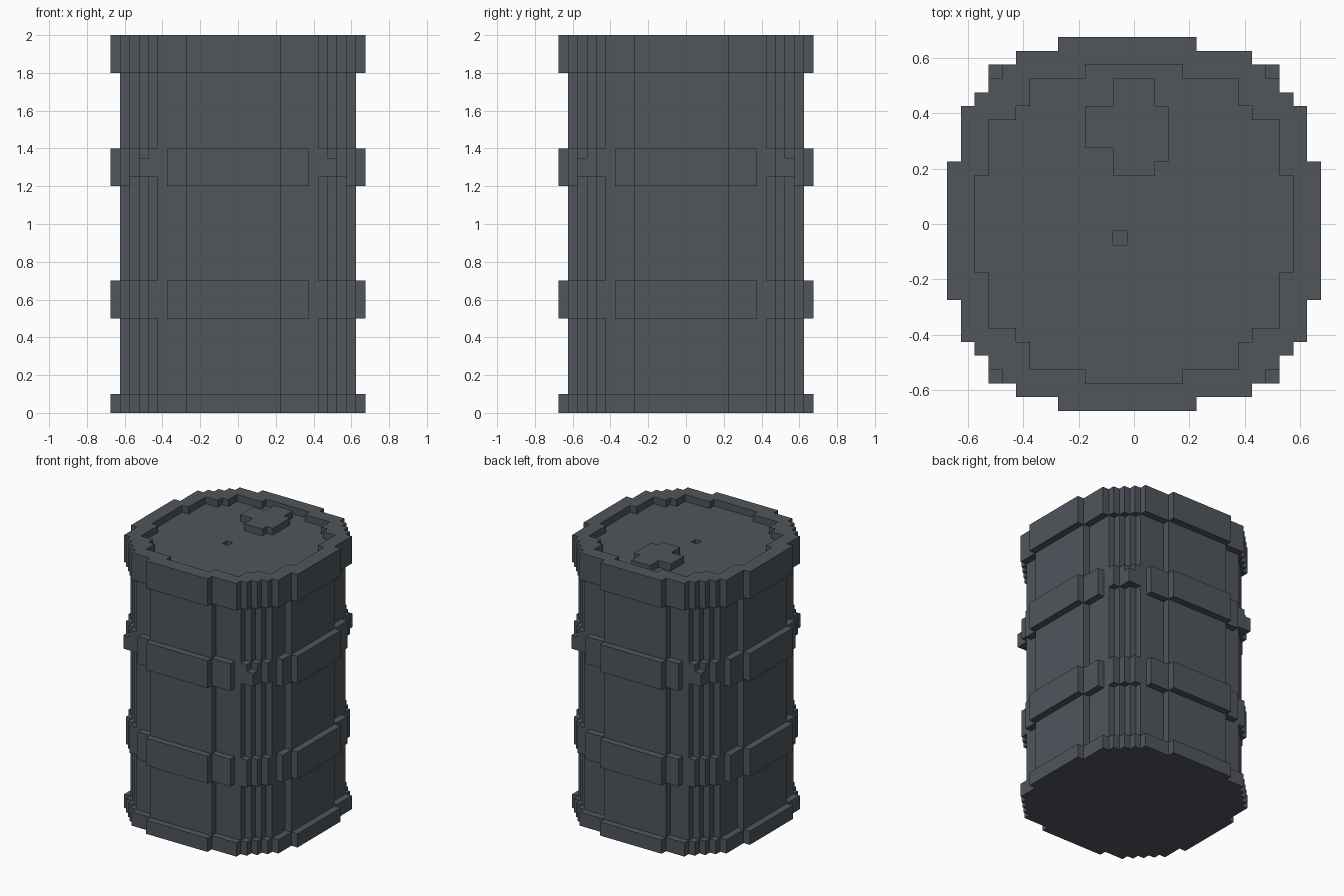
import bpy
import bmesh

cube = bpy.data.objects.get("Cube")
if cube:
    bpy.data.objects.remove(cube, do_unlink=True)

# Single painted-metal colour
COLOR = (0.082, 0.092, 0.108, 1.0)
mat = bpy.data.materials.new("dark_slate_metal")
mat.use_nodes = True
mat.diffuse_color = COLOR
bsdf = mat.node_tree.nodes["Principled BSDF"]
bsdf.inputs["Base Color"].default_value = COLOR
bsdf.inputs["Roughness"].default_value = 0.8


def prism(name, polygons, z0, z1):
    """Extrude one or more flat outlines from z0 to z1 as one object."""
    bm = bmesh.new()
    for pts in polygons:
        face = bm.faces.new([bm.verts.new((x, y, z0)) for x, y in pts])
        ext = bmesh.ops.extrude_face_region(bm, geom=[face], use_keep_orig=True)
        for v in ext["geom"]:
            if isinstance(v, bmesh.types.BMVert):
                v.co.z = z1
    bmesh.ops.recalc_face_normals(bm, faces=bm.faces[:])
    mesh = bpy.data.meshes.new(name)
    bm.to_mesh(mesh)
    bm.free()
    mesh.materials.append(mat)
    obj = bpy.data.objects.new(name, mesh)
    bpy.context.scene.collection.objects.link(obj)
    return obj


def stepped(corners, pos, neg, outer):
    """Closed stair-step outline; pos and neg are the reaches of the flat sides."""
    loop = []
    for sx, sy in ((1, 1), (1, -1), (-1, -1), (-1, 1)):
        ax = pos if sx > 0 else neg
        ay = pos if sy > 0 else neg
        chain = [(ax, outer)] + corners + [(outer, ay)]
        quarter = []
        for i, (x, y) in enumerate(chain):
            quarter.append((x * sx, y * sy))
            if i + 1 < len(chain):
                quarter.append((x * sx, chain[i + 1][1] * sy))
        loop += quarter if sx * sy > 0 else quarter[::-1]
    return loop


def rect(x0, x1, y0, y1):
    return [(x0, y0), (x1, y0), (x1, y1), (x0, y1)]


def mirrored(pts):
    """Copy an outline into all four corners."""
    return [[(x * sx, y * sy) for x, y in pts] for sx in (1, -1) for sy in (1, -1)]


def cut(obj, cutter):
    """Subtract the cutter, then discard it."""
    mod = obj.modifiers.new("cut", "BOOLEAN")
    mod.operation = "DIFFERENCE"
    mod.solver = "EXACT"
    mod.object = cutter
    dg = bpy.context.evaluated_depsgraph_get()
    dg.update()
    mesh = bpy.data.meshes.new_from_object(obj.evaluated_get(dg))
    obj.modifiers.clear()
    obj.data = mesh
    bpy.data.objects.remove(cutter, do_unlink=True)


# Outlines
body = stepped([(.425, .575), (.475, .525), (.525, .475), (.575, .425)],
               .225, .275, .625)
rim = stepped([(.425, .625), (.475, .575), (.525, .525), (.575, .475), (.625, .425)],
              .225, .275, .675)
recess = stepped([(.375, .525), (.425, .425), (.525, .375)], .175, .175, .575)

# Drum body and rims
prism("drum_body", [body], 0.1, 1.8)
prism("bottom_rim", [rim], 0.0, 0.1)
top = prism("top_rim", [rim], 1.8, 2.0)

# Sunken lid and small vent hole
cut(top, prism("recess_cutter", [recess], 1.95, 2.1))
cut(top, prism("vent_cutter", [rect(-.075, -.025, -.075, -.025)], 1.9, 2.1))

# Filler cap
cap = [(-.075, .175), (.075, .175), (.075, .225), (.125, .225), (.125, .425),
       (.075, .425), (.075, .525), (-.075, .525), (-.075, .425), (-.175, .425),
       (-.175, .275), (-.075, .275)]
prism("filler_cap", [cap], 1.95, 2.0)

# Raised hoops: four side strips and four corner pieces each
strip = [(-.375, .575), (-.375, .625), (-.275, .625), (-.275, .675),
         (.225, .675), (.225, .625), (.375, .625), (.375, .575)]
strips = [strip, [(x, -y) for x, y in strip],
          [(y, x) for x, y in strip], [(-y, x) for x, y in strip]]
corner = [(.425, .425), (.425, .575), (.475, .575), (.475, .525), (.525, .525),
          (.525, .475), (.575, .475), (.575, .425)]
for name, z0, z1, corner_z0 in (("lower", 0.5, 0.7, 0.5), ("upper", 1.2, 1.4, 1.25)):
    prism(name + "_hoop_sides", strips, z0, z1)
    prism(name + "_hoop_corners", mirrored(corner), corner_z0, z1)

# Small studs on the upper hoop corners
prism("corner_studs", mirrored(rect(.475, .525, .525, .575)), 1.25, 1.35)
